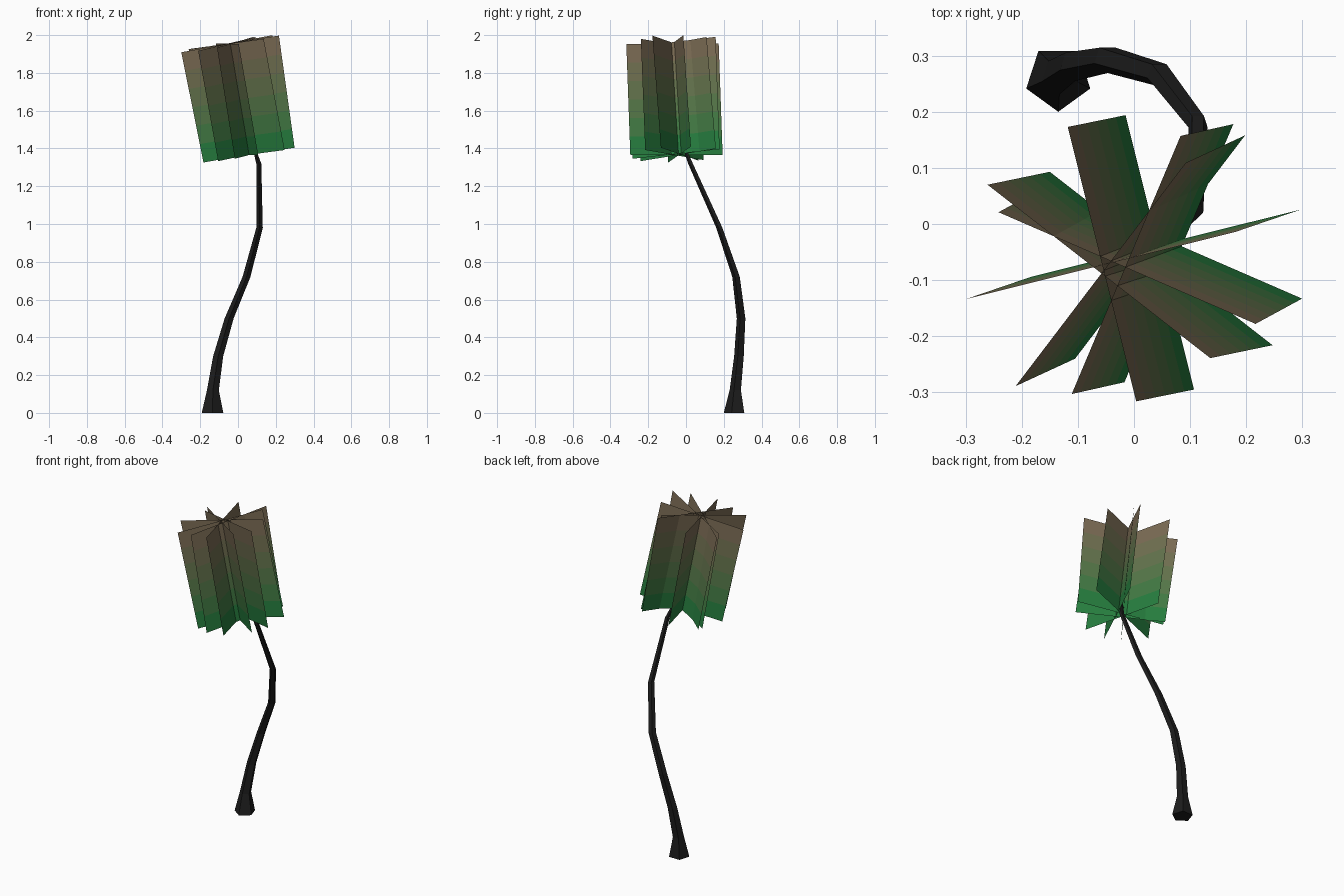
import bpy, math
from mathutils import Vector

if "Cube" in bpy.data.objects:
    bpy.data.objects.remove(bpy.data.objects["Cube"])


def material(name, rgb):
    m = bpy.data.materials.new(name)
    m.diffuse_color = (*rgb, 1)
    m.use_nodes = True
    m.node_tree.nodes["Principled BSDF"].inputs["Base Color"].default_value = m.diffuse_color
    return m


def make_object(name, verts, faces, mats):
    me = bpy.data.meshes.new(name)
    me.from_pydata(verts, [], faces)
    for m in mats:
        me.materials.append(m)
    ob = bpy.data.objects.new(name, me)
    bpy.context.collection.objects.link(ob)
    return ob


# Stem: five-sided tapering tube along a curved path (x, y, z, radius)
SIDES = 5
path = [(-0.135, 0.26, 0, 0.06), (-0.133, 0.264, 0.12, 0.033),
        (-0.105, 0.283, 0.3, 0.028), (-0.047, 0.294, 0.5, 0.025),
        (0.045, 0.267, 0.72, 0.022), (0.114, 0.178, 0.98, 0.018),
        (0.11, 0.025, 1.32, 0.014), (0.067, -0.03, 1.46, 0.004)]
verts, faces = [], []
for x, y, z, r in path:
    for i in range(SIDES):
        a = math.radians(-90 + 360 * i / SIDES)
        verts.append((x + r * math.cos(a), y + r * math.sin(a), z))
for k in range(len(path) - 1):
    for i in range(SIDES):
        a, b = k * SIDES + i, k * SIDES + (i + 1) % SIDES
        faces.append((a, b, b + SIDES, a + SIDES))
faces.append(tuple(reversed(range(SIDES))))
faces.append(tuple(range(len(verts) - SIDES, len(verts))))
make_object("stem", verts, faces, [material("stem_black", (0.012, 0.012, 0.012))])

# Leaf colours fade from green at the bottom to brown at the top
BANDS = 6
green, brown = Vector((0.02, 0.21, 0.05)), Vector((0.2, 0.15, 0.09))
leaf_mats = [material(f"leaf_{i}", green.lerp(brown, i / (BANDS - 1)))
             for i in range(BANDS)]


# Ends of each leaf lie on two parallel tilted planes
def top_point(x, y):
    return Vector((x, y, 1.957 + 0.175 * (x + 0.045) + 0.05 * (y + 0.07)))


def bottom_point(x, y):
    return Vector((x, y, 1.367 + 0.165 * (x - 0.057) + 0.04 * (y + 0.05)))


# Leaves: crossed cards, (top edge ends), (bottom offset from the top edge)
leaves = [((-0.118, 0.173), (0.004, -0.316), (0.103, 0.021)),
          ((-0.261, 0.07), (0.136, -0.239), (0.111, 0.023)),
          ((-0.2415, 0.021), (0.2166, -0.178), (0.083, 0.045)),
          ((-0.3, -0.134), (0.181, -0.014), (0.117, 0.04)),
          ((-0.211, -0.289), (0.092, 0.109), (0.106, 0.049)),
          ((-0.111, -0.303), (0.083, 0.157), (0.094, 0.021))]
for n, (p, q, (dx, dy)) in enumerate(leaves, 1):
    ends = [(bottom_point(x + dx, y + dy), top_point(x, y)) for x, y in (p, q)]
    verts = [lo.lerp(hi, k / BANDS) for k in range(BANDS + 1) for lo, hi in ends]
    faces = [(2 * k, 2 * k + 1, 2 * k + 3, 2 * k + 2) for k in range(BANDS)]
    leaf = make_object(f"leaf_card_{n}", verts, faces, leaf_mats)
    for k, poly in enumerate(leaf.data.polygons):
        poly.material_index = k
